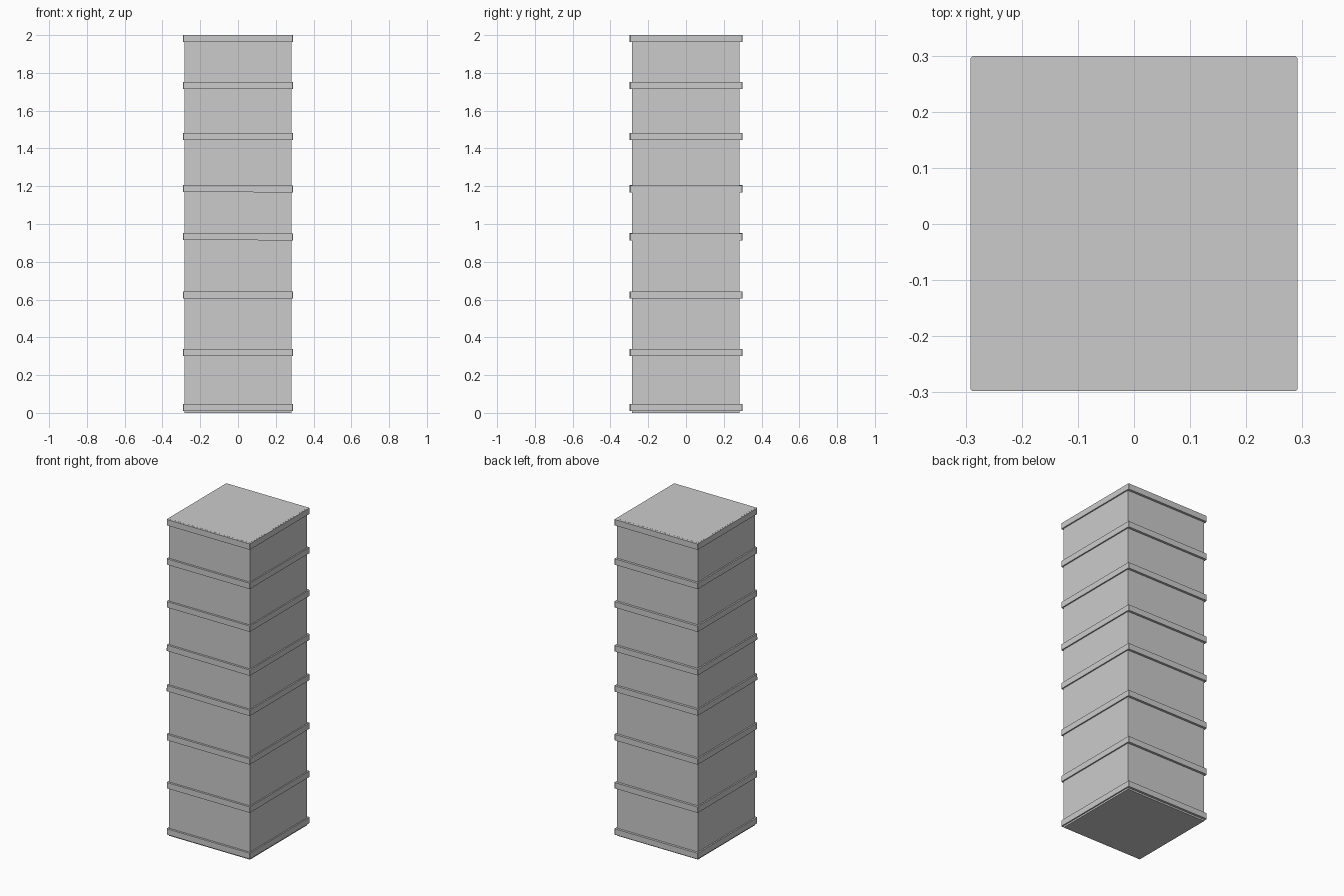
import bpy

if "Cube" in bpy.data.objects:
    bpy.data.objects.remove(bpy.data.objects["Cube"])

def box(name, x, y, z):
    """Axis-aligned box from (min, max) ranges."""
    bpy.ops.mesh.primitive_cube_add(
        size=1, location=[(a + b) / 2 for a, b in (x, y, z)])
    ob = bpy.context.object
    ob.name = name
    ob.scale = [b - a for a, b in (x, y, z)]
    bpy.ops.object.transform_apply(location=False, rotation=False, scale=True)
    return ob

# square column core
box("column_body", (-0.282, 0.283), (-0.285, 0.284), (0.0, 2.0))

# thin raised bands wrapped round the column, with their small tilts
bands = [(0.029, 0), (0.321, 0), (0.625, 0), (0.933, 0.005),
         (1.187, 0.005), (1.463, 0), (1.733, 0), (1.981, 0)]
for i, (z, tilt) in enumerate(bands):
    band = box(f"band_{i + 1}", (-0.291, 0.291), (-0.298, 0.299),
               (z - 0.0185, z + 0.0185))
    band.rotation_euler.y = tilt
    # slightly softened upright corners
    bevel = band.modifiers.new("corner_bevel", 'BEVEL')
    bevel.width = 0.003
    bevel.segments = 1
    bevel.limit_method = 'WEIGHT'
    weights = band.data.attributes.new("bevel_weight_edge", 'FLOAT', 'EDGE')
    for e in band.data.edges:
        a, b = (band.data.vertices[v].co for v in e.vertices)
        weights.data[e.index].value = 1.0 if abs(a.z - b.z) > 0.01 else 0.0
